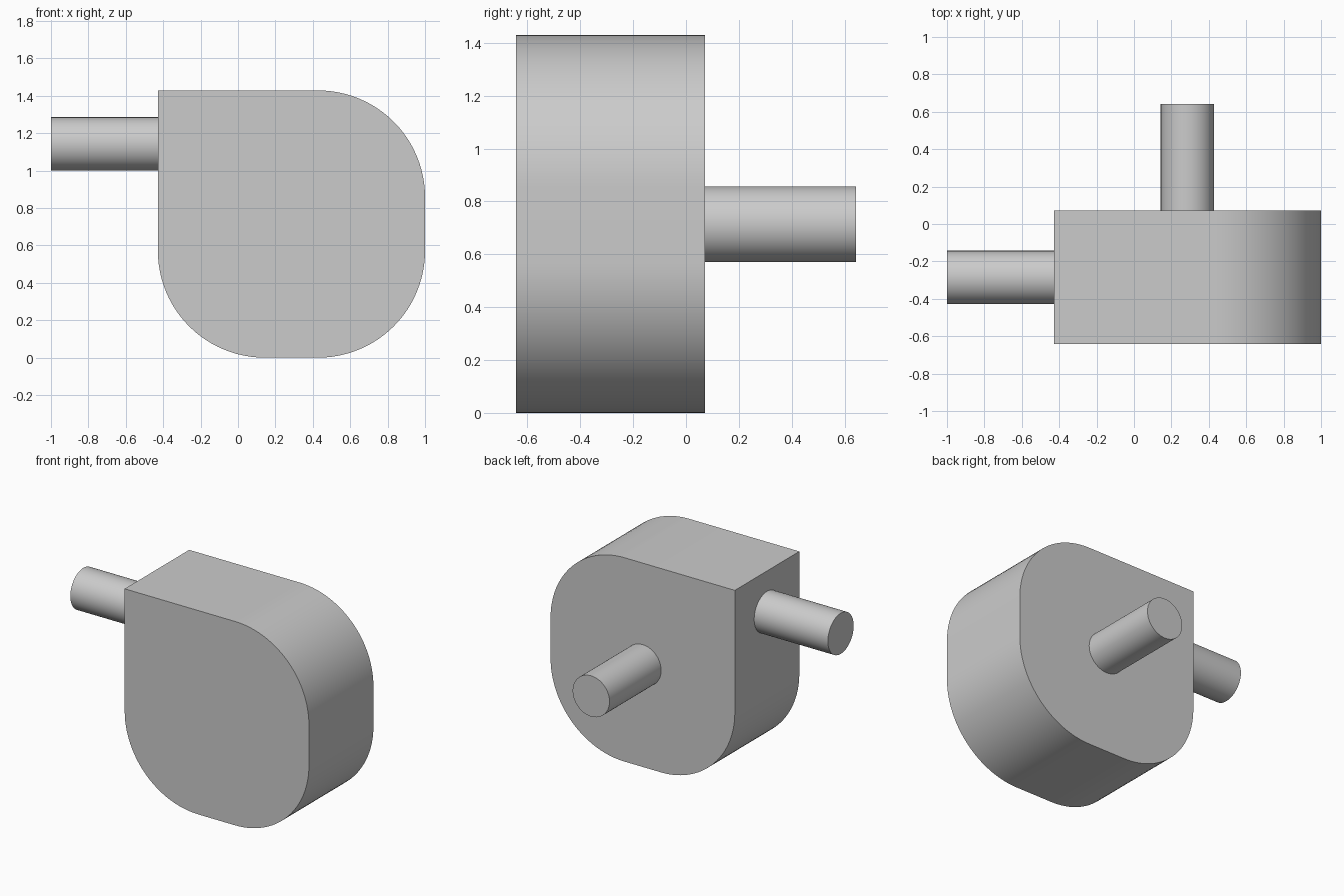
import bpy
import math
from mathutils import Vector

cube = bpy.data.objects.get("Cube")
if cube:
    bpy.data.objects.remove(cube, do_unlink=True)

U = 1 / 7                     # module: every size is a multiple of this
SIZE, DEPTH, CORNER = 10 * U, 5 * U, 4 * U
LEFT, FRONT = 1 - SIZE, -4.5 * U
BACK = FRONT + DEPTH

grey = bpy.data.materials.new("light grey")
grey.use_nodes = True
colour = (0.6, 0.6, 0.6, 1)
grey.diffuse_color = colour
grey.node_tree.nodes["Principled BSDF"].inputs["Base Color"].default_value = colour


def finish(obj, name):
    obj.name = obj.data.name = name
    obj.data.materials.append(grey)
    bpy.ops.object.select_all(action='DESELECT')
    obj.select_set(True)
    bpy.context.view_layer.objects.active = obj
    bpy.ops.object.shade_smooth_by_angle(angle=math.radians(30))


def arc(cx, cz, start, steps=24):
    """Quarter-circle corner, counter-clockwise from the start angle."""
    angles = [math.radians(start + 90 * i / steps) for i in range(steps + 1)]
    return [(cx + CORNER * math.cos(a), cz + CORNER * math.sin(a)) for a in angles]


def pipe(name, start, end):
    start, end = Vector(start), Vector(end)
    axis = end - start
    bpy.ops.mesh.primitive_cylinder_add(
        vertices=64, radius=U, depth=axis.length, location=(start + end) / 2,
        rotation=axis.to_track_quat('Z', 'Y').to_euler())
    finish(bpy.context.object, name)


# Housing: three rounded corners and one square corner
profile = arc(LEFT + CORNER, CORNER, 180)
profile += arc(1 - CORNER, CORNER, 270)
profile += arc(1 - CORNER, SIZE - CORNER, 0)
profile.append((LEFT, SIZE))
n = len(profile)
verts = [(x, y, z) for y in (FRONT, BACK) for x, z in profile]
faces = [tuple(range(n)), tuple(reversed(range(n, 2 * n)))]
faces += [(i, i + n, (i + 1) % n + n, (i + 1) % n) for i in range(n)]
mesh = bpy.data.meshes.new("housing")
mesh.from_pydata(verts, [], faces)
housing = bpy.data.objects.new("housing", mesh)
bpy.context.collection.objects.link(housing)
finish(housing, "housing")

# Outlet pipe on the square side, inlet pipe at the centre of the back
mid_x, mid_y = 1 - SIZE / 2, FRONT + DEPTH / 2
pipe("outlet_pipe", (LEFT, mid_y, 8 * U), (-1, mid_y, 8 * U))
pipe("inlet_pipe", (mid_x, BACK, SIZE / 2), (mid_x, -FRONT, SIZE / 2))
